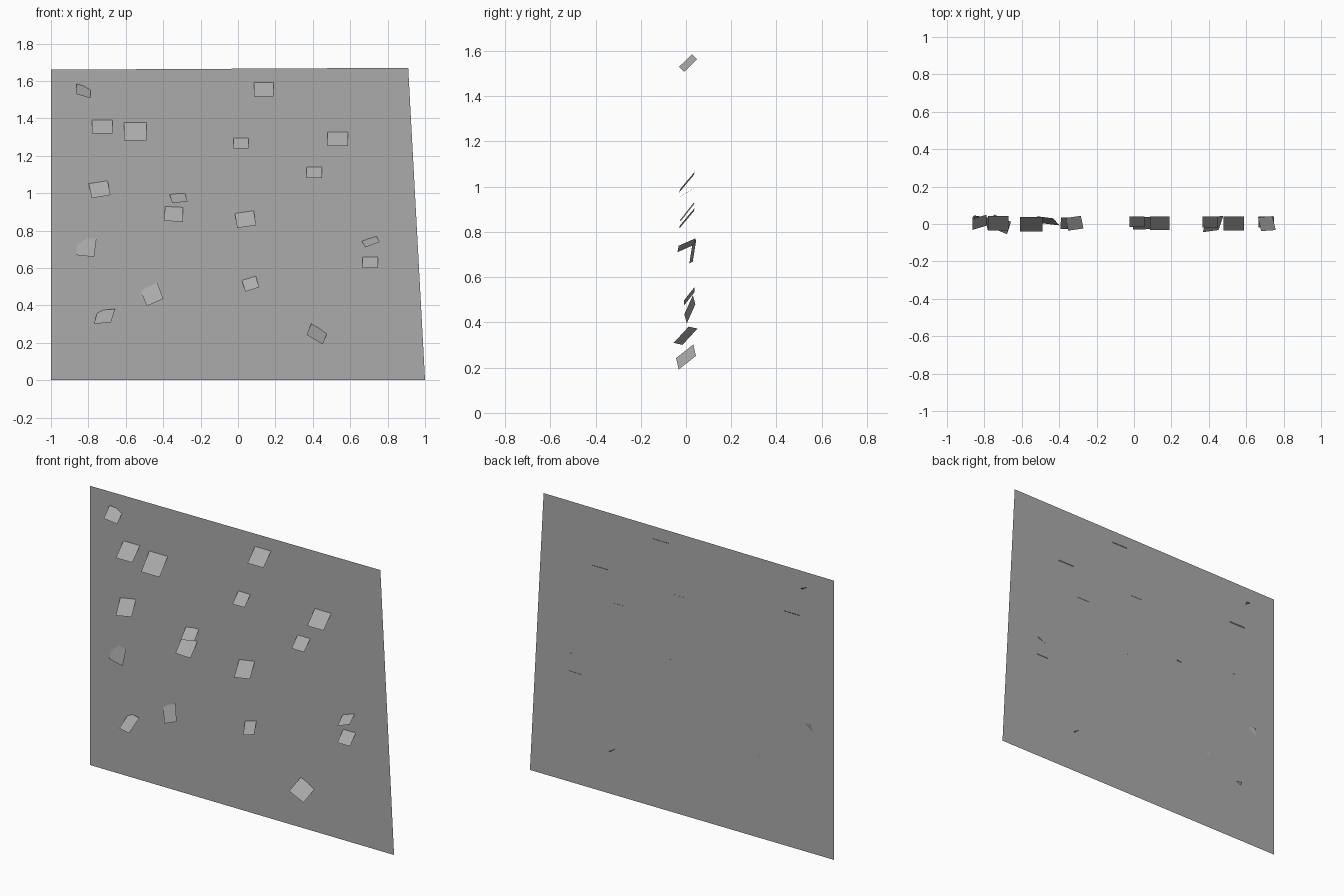
import bpy
from math import radians
from mathutils import Euler, Vector

cube = bpy.data.objects.get("Cube")
if cube:
    bpy.data.objects.remove(cube, do_unlink=True)

grey = bpy.data.materials.new("plain mid grey")
grey.use_nodes = True
colour = (0.41, 0.41, 0.41, 1)
grey.diffuse_color = colour
grey.node_tree.nodes["Principled BSDF"].inputs["Base Color"].default_value = colour

WALL_Y = 0.038


def sheet(name, corners):
    """One flat four-sided face, centred on its own origin."""
    corners = [Vector(c) for c in corners]
    centre = sum(corners, Vector()) / len(corners)
    mesh = bpy.data.meshes.new(name)
    mesh.from_pydata([c - centre for c in corners], [], [(0, 1, 2, 3)])
    mesh.materials.append(grey)
    obj = bpy.data.objects.new(name, mesh)
    obj.location = centre
    bpy.context.collection.objects.link(obj)
    return obj


def ledge(x, z, size, tilt=44, roll=0, yaw=0, y=0.004):
    """Square plate leaning back so that its top edge meets the wall."""
    turn = Euler((radians(-tilt), radians(roll), radians(yaw))).to_matrix()
    h = size / 2
    middle = Vector((x, y, z))
    square = [(-h, 0, -h), (h, 0, -h), (h, 0, h), (-h, 0, h)]
    return sheet("ledge", [middle + turn @ Vector(c) for c in square])


# Upright wall sheet with a leaning right edge
sheet("wall", [(x, WALL_Y, z) for x, z in
               ((-1, 0), (1, 0), (0.91, 1.67), (-1, 1.66))])

# Level ledges
ledge(0.138, 1.555, 0.105)
ledge(-0.726, 1.357, 0.108)
ledge(-0.549, 1.33, 0.122, tilt=39, y=-0.001)
ledge(0.015, 1.268, 0.08, y=0.011)
ledge(0.533, 1.29, 0.108, y=0.003)
ledge(0.407, 1.11, 0.083, y=0.01)
ledge(0.707, 0.63, 0.083, y=0.011)

# Slightly turned ledges
ledge(-0.74, 1.02, 0.102, tilt=40, roll=-9, yaw=3)
ledge(0.04, 0.86, 0.102, tilt=40, roll=-8, yaw=2)
ledge(-0.343, 0.888, 0.098, tilt=38, roll=3, yaw=2, y=0.005)
ledge(-0.318, 0.974, 0.083, tilt=56, roll=-6, yaw=8)
ledge(0.067, 0.515, 0.078, tilt=37, roll=-17, y=0.014)

# Strongly turned ledges
ledge(-0.826, 1.546, 0.08, roll=16, yaw=17, y=0.009)
ledge(-0.714, 0.341, 0.1, roll=-5, yaw=-23, y=-0.002)
ledge(0.422, 0.247, 0.1, tilt=46, roll=30, yaw=8, y=0)
ledge(-0.46, 0.458, 0.098, tilt=20, roll=-24, yaw=-7, y=0.017)
ledge(-0.812, 0.713, 0.1, tilt=10, roll=6, yaw=-9, y=0.03)
ledge(0.71, 0.741, 0.083, tilt=65, roll=-20, yaw=4, y=0.002)
